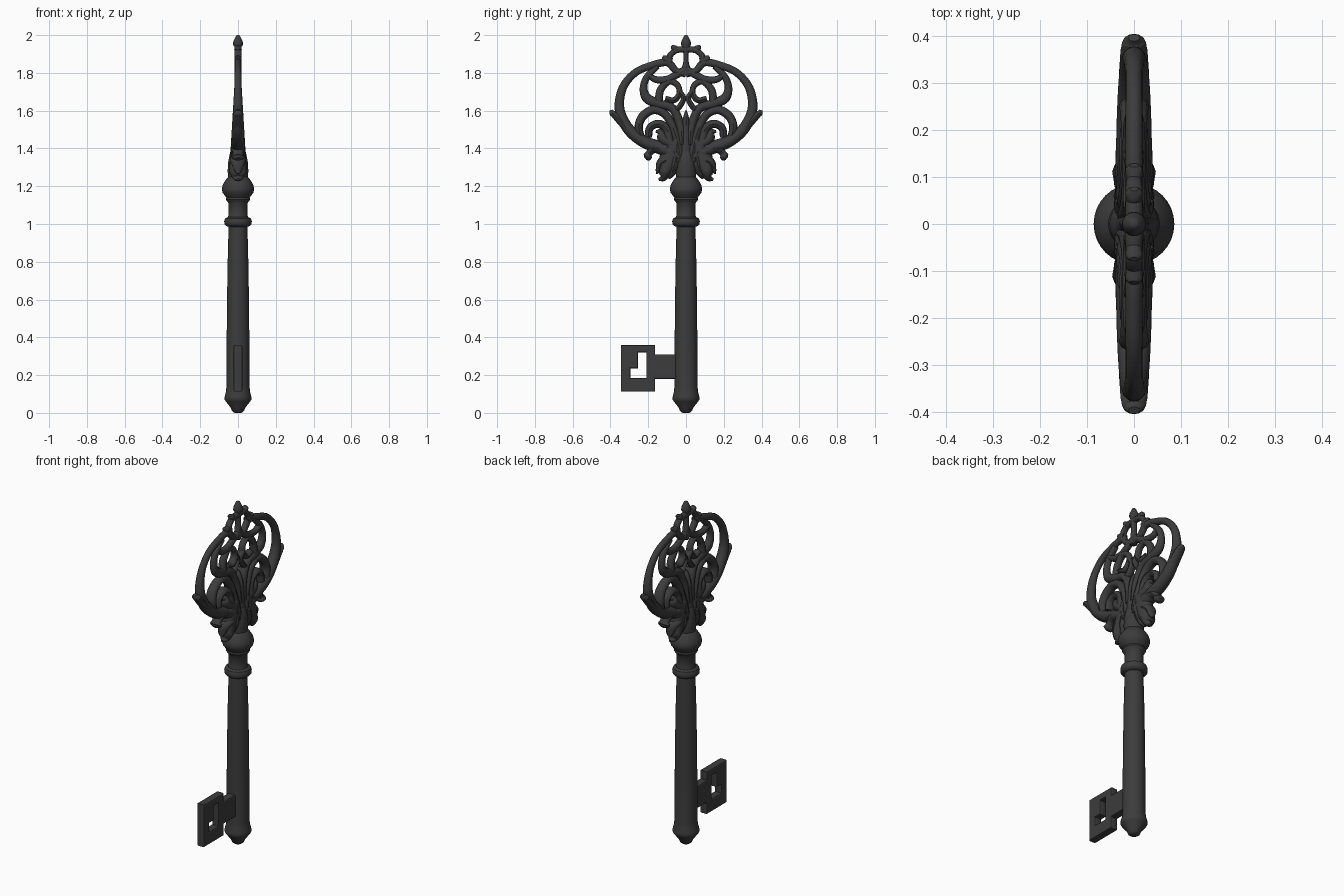
import bpy, bmesh, math
from mathutils import Vector

STEEL = bpy.data.materials.new("dark_steel")
STEEL.diffuse_color = (0.045, 0.045, 0.045, 1)


def finish(ob, angle=40):
    ob.data.materials.append(STEEL)
    bpy.ops.object.select_all(action='DESELECT')
    ob.select_set(True)
    bpy.context.view_layer.objects.active = ob
    bpy.ops.object.shade_smooth_by_angle(angle=math.radians(angle))


def skin(name, rings, mirror=False):
    """Join equal rings of points into a closed tube."""
    bm = bmesh.new()
    vs = [[bm.verts.new(p) for p in r] for r in rings]
    n = len(vs[0])
    for a, b in zip(vs, vs[1:]):
        for i in range(n):
            j = (i + 1) % n
            bm.faces.new((a[i], a[j], b[j], b[i]))
    bm.faces.new(vs[0][::-1])
    bm.faces.new(vs[-1])
    bmesh.ops.recalc_face_normals(bm, faces=bm.faces)
    me = bpy.data.meshes.new(name)
    bm.to_mesh(me)
    bm.free()
    ob = bpy.data.objects.new(name, me)
    bpy.context.collection.objects.link(ob)
    if mirror:
        ob.modifiers.new("mirror", 'MIRROR').use_axis = (False, True, False)
    finish(ob)
    return ob


def lathe(name, profile, n=32):
    return skin(name, [[(r * math.cos(2 * math.pi * i / n), r * math.sin(2 * math.pi * i / n), z)
                        for i in range(n)] for r, z in profile])


def spline(pts, steps=6):
    """Catmull-Rom through (y, z, radius) points."""
    p = [Vector(q) for q in pts]
    p = [2 * p[0] - p[1]] + p + [2 * p[-1] - p[-2]]
    out = []
    for a, b, c, d in zip(p, p[1:], p[2:], p[3:]):
        for k in range(steps):
            t = k / steps
            out.append(0.5 * (2 * b + (c - a) * t + (2 * a - 5 * b + 4 * c - d) * t * t
                              + (3 * b - a - 3 * c + d) * t ** 3))
    return out + [p[-2]]


def depth(z):
    """Half thickness of the bow, thinning towards the top."""
    return max(0.018, 0.048 - 0.06 * (z - 1.25))


def scroll(name, pts, mirror=True, n=12):
    """Sweep an oval section along a path in the y-z plane."""
    path = spline(pts)
    rings = []
    for i, p in enumerate(path):
        t = path[min(i + 1, len(path) - 1)] - path[max(i - 1, 0)]
        t = Vector((t.x, t.y)).normalized()
        r = max(p.z, 0.004)
        dx = min(depth(p.y), r * 1.5)
        rings.append([(dx * math.sin(2 * math.pi * k / n),
                       p.x - t.y * r * math.cos(2 * math.pi * k / n),
                       p.y + t.x * r * math.cos(2 * math.pi * k / n)) for k in range(n)])
    return skin(name, rings, mirror)


# Shaft with pointed foot, collar and bulb
lathe("shaft", [(.018, 0), (.032, .01), (.04, .03), (.066, .062), (.071, .07), (.071, .085), (.064, .11),
                (.061, .14), (.06, .4), (.056, .75), (.05, .985)])
lathe("collar", [(.05, .985), (.064, .99), (.072, 1.0), (.073, 1.015), (.068, 1.03), (.053, 1.037), (.05, 1.05),
                 (.05, 1.11), (.058, 1.12), (.064, 1.13), (.062, 1.14), (.068, 1.148), (.081, 1.165),
                 (.086, 1.185), (.08, 1.21), (.064, 1.235), (.052, 1.25), (.055, 1.28), (.052, 1.33),
                 (.042, 1.38), (.02, 1.42)])

# Bit plate with an L-shaped window
cu = bpy.data.curves.new("key_bit", 'CURVE')
cu.dimensions, cu.fill_mode = '2D', 'BOTH'
cu.extrude, cu.bevel_depth, cu.bevel_resolution = .016, .007, 1
for outline in ([(-.03, .187), (-.17, .187), (-.17, .119), (-.338, .119), (-.338, .353), (-.17, .353),
                 (-.17, .303), (-.03, .303)],
                [(-.302, .178), (-.203, .178), (-.203, .327), (-.262, .327), (-.262, .242), (-.302, .242)]):
    s = cu.splines.new('POLY')
    s.points.add(len(outline) - 1)
    for pt, (y, z) in zip(s.points, outline):
        pt.co = (y, z, 0, 1)
    s.use_cyclic_u = True
bit = bpy.data.objects.new("key_bit", cu)
bpy.context.collection.objects.link(bit)
bit.rotation_euler = (math.pi / 2, 0, math.pi / 2)
bpy.ops.object.select_all(action='DESELECT')
bit.select_set(True)
bpy.context.view_layer.objects.active = bit
bpy.ops.object.convert(target='MESH')
finish(bpy.context.view_layer.objects.active, 30)

# Bow: outer frame and side hooks
scroll("outer_frame", [(.03, 1.35, .03), (.13, 1.40, .034), (.23, 1.44, .032), (.31, 1.51, .03), (.352, 1.61, .026),
                       (.335, 1.72, .022), (.27, 1.80, .02), (.18, 1.84, .02), (.10, 1.855, .02), (.06, 1.82, .018)])
scroll("side_hook", [(.30, 1.49, .02), (.35, 1.55, .022), (.378, 1.578, .018), (.39, 1.588, .016), (.397, 1.603, .008)])

# Inner scrollwork
scroll("upper_scroll", [(.02, 1.42, .025), (.03, 1.52, .024), (.07, 1.61, .023), (.14, 1.635, .025),
                        (.205, 1.665, .026), (.225, 1.72, .02), (.205, 1.78, .018), (.15, 1.835, .015)])
scroll("eye_scroll", [(.145, 1.64, .022), (.135, 1.71, .02), (.09, 1.755, .018), (.045, 1.735, .016),
                      (.035, 1.69, .015), (.065, 1.655, .016), (.11, 1.665, .014)])
scroll("top_link", [(.20, 1.79, .012), (.16, 1.765, .018), (.10, 1.765, .02), (.05, 1.79, .02), (0, 1.82, .02)])
scroll("diamond_link", [(.035, 1.70, .015), (.012, 1.665, .014), (.035, 1.62, .015), (.06, 1.60, .015)])
scroll("middle_arch", [(.03, 1.36, .03), (.055, 1.47, .025), (.10, 1.57, .022), (.165, 1.605, .023), (.225, 1.575, .023),
                       (.25, 1.52, .022), (.24, 1.46, .02)])
scroll("lower_arch", [(.04, 1.33, .03), (.085, 1.43, .028), (.10, 1.50, .024), (.145, 1.53, .022),
                      (.19, 1.51, .02), (.20, 1.46, .02)])
scroll("stem", [(0, 1.2, .05), (0, 1.35, .04), (0, 1.48, .028), (0, 1.56, .016), (0, 1.60, .004)], False)

# Leaves around the base
scroll("leaf_body", [(.045, 1.45, .025), (.075, 1.38, .055), (.095, 1.32, .05), (.11, 1.28, .035), (.12, 1.245, .02),
                     (.145, 1.235, .006)])
scroll("leaf_inner_tip", [(.05, 1.38, .03), (.06, 1.32, .03), (.075, 1.27, .02), (.09, 1.24, .005)])
scroll("leaf_side_tip", [(.08, 1.35, .035), (.13, 1.325, .025), (.145, 1.29, .016), (.155, 1.265, .005)])
scroll("leaf_curl", [(.10, 1.40, .03), (.165, 1.40, .025), (.195, 1.375, .018), (.205, 1.355, .024), (.215, 1.345, .01)])
scroll("leaf_crest", [(.07, 1.42, .03), (.12, 1.45, .03), (.135, 1.485, .018), (.16, 1.49, .006)])

# Crown
scroll("crown_arch", [(0, 1.795, .02), (.05, 1.81, .018), (.085, 1.85, .018), (.085, 1.89, .016), (.05, 1.92, .016),
                      (0, 1.925, .018)])
scroll("crown_side_bead", [(.075, 1.86, .018), (.105, 1.872, .022), (.125, 1.885, .007)])
scroll("crown_top_bead", [(.045, 1.915, .015), (.062, 1.93, .018), (.075, 1.945, .006)])
scroll("crown_bar", [(0, 1.78, .02), (0, 1.82, .024), (0, 1.86, .014), (0, 1.91, .014)], False)
lathe("finial", [(.01, 1.89), (.016, 1.91), (.02, 1.925), (.018, 1.935), (.026, 1.95), (.025, 1.965),
                 (.016, 1.985), (.01, 1.997), (.004, 2.0)], 16)
